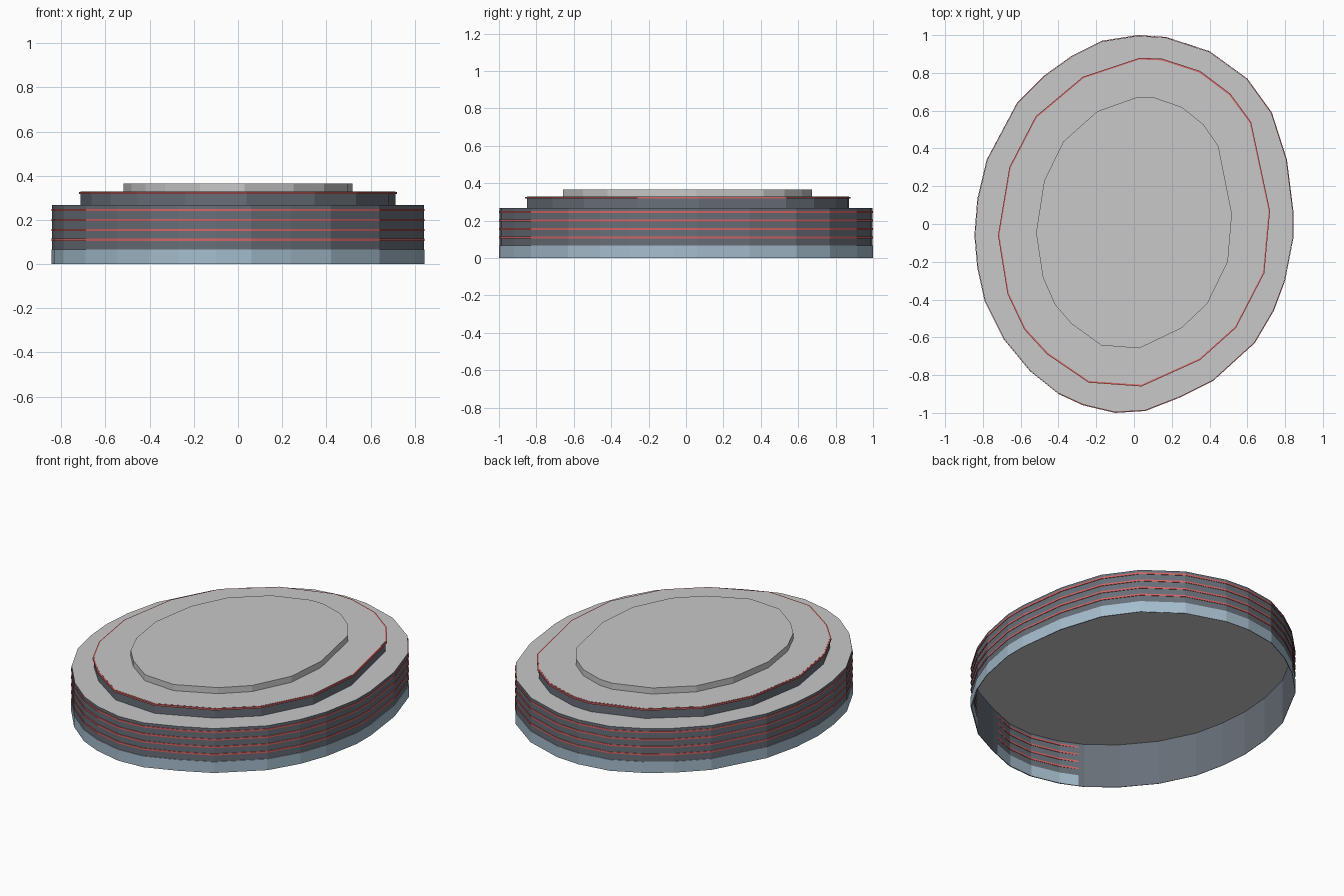
import bpy
import bmesh
import math

if "Cube" in bpy.data.objects:
    bpy.data.objects.remove(bpy.data.objects["Cube"], do_unlink=True)


def make_material(name, colour):
    mat = bpy.data.materials.new(name)
    mat.use_nodes = True
    mat.diffuse_color = (*colour, 1)
    mat.node_tree.nodes["Principled BSDF"].inputs["Base Color"].default_value = (*colour, 1)
    return mat


roof_grey = make_material("roof grey", (0.58, 0.58, 0.58))
slate = make_material("slate wall", (0.14, 0.16, 0.19))
pale_blue = make_material("pale blue", (0.38, 0.51, 0.61))
red = make_material("red trim", (0.68, 0.13, 0.13))

# Irregular oval footprints in hundredths, running clockwise from the back
MAIN = [(2, 100), (17, 99), (40, 91.5), (60, 77), (73, 59), (81, 34), (84.5, 6),
        (84.5, -7), (80, -30), (74, -46), (64, -63), (53, -73), (42, -83), (24, -92),
        (6, -99), (-10, -100), (-27, -96), (-40, -90), (-55, -78), (-69, -61),
        (-79, -41), (-83, -23), (-84.5, -6), (-83, 13), (-78, 34), (-62, 64),
        (-47, 79), (-33, 89), (-17, 97)]
UPPER = [(3, 88), (15, 87.5), (35, 81), (51, 69), (62, 54), (72, 7), (69, -26),
         (54, -55), (35, -72), (4, -86), (-24, -84), (-46, -69), (-58, -56),
         (-67, -37), (-72, -6), (-66, 30), (-52, 57), (-27, 78)]


def footprint(points, sx=1, sy=1):
    return [(x * sx / 100, y * sy / 100) for x, y in reversed(points)]


def finish(bm, name, mats):
    mesh = bpy.data.meshes.new(name)
    bm.to_mesh(mesh)
    bm.free()
    for mat in mats:
        mesh.materials.append(mat)
    obj = bpy.data.objects.new(name, mesh)
    bpy.context.collection.objects.link(obj)
    return obj


def loop(bm, outline, z, scales):
    return [bm.verts.new((x * s, y * s, z)) for (x, y), s in zip(outline, scales)]


def bridge(bm, low, high):
    n = len(low)
    for i in range(n):
        j = (i + 1) % n
        bm.faces.new((low[i], low[j], high[j], high[i]))


def tier(name, outline, z0, z1, wall, roof, scale=1):
    """Open-bottomed shell with a flat roof."""
    bm = bmesh.new()
    scales = [scale] * len(outline)
    low = loop(bm, outline, z0, scales)
    high = loop(bm, outline, z1, scales)
    bridge(bm, low, high)
    bm.faces.new(high).material_index = 1
    return finish(bm, name, (wall, roof))


def band(name, outline, z0, z1, mat, inner):
    """Closed ring following the outline; inner gives the inside scale per corner."""
    bm = bmesh.new()
    outer = [1] * len(outline)
    rings = [loop(bm, outline, z, s) for z, s in
             ((z0, inner), (z0, outer), (z1, outer), (z1, inner))]
    for i in range(4):
        bridge(bm, rings[i], rings[(i + 1) % 4])
    return finish(bm, name, (mat,))


def main_inner(x, y):
    # Bands reach through the thin wall in three directions
    angle = math.degrees(math.atan2(y, x))
    through = any(abs(angle - centre) < 12 for centre in (-95, -43, 28))
    return 0.993 if through else 0.997


main = footprint(MAIN)
upper = footprint(UPPER)
top = footprint(UPPER, 0.72, 0.765)
inner = [main_inner(x, y) for x, y in main]

# Main storey, with its base band and stripes
tier("main_storey", main, 0, 0.267, slate, roof_grey, 0.996)
band("base_band", main, 0, 0.067, pale_blue, inner)
for i in range(4):
    z = 0.11 + i * 0.045
    band(f"wall_stripe_{i + 1}", main, z - 0.005, z + 0.005, red, inner)

# Set-back upper storey with a red rim
tier("upper_storey", upper, 0.267, 0.328, slate, roof_grey, 0.99)
band("upper_rim", upper, 0.317, 0.327, red, [0.985] * len(upper))

# Roof plinth
tier("roof_plinth", top, 0.328, 0.365, roof_grey, roof_grey)
